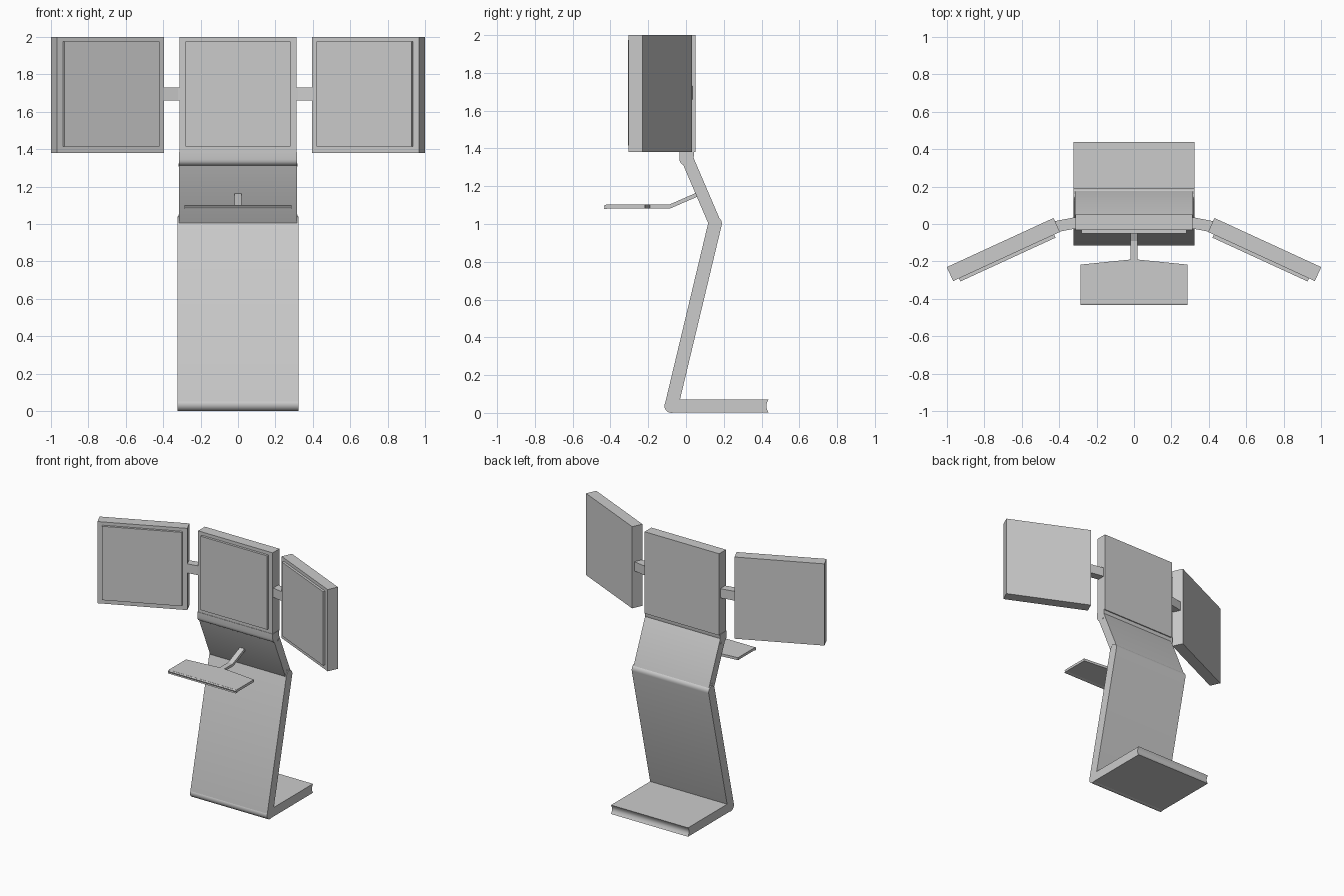
import bpy, bmesh
from math import sin, cos, radians, atan2, pi
from mathutils import Vector, Matrix

if "Cube" in bpy.data.objects:
    bpy.data.objects.remove(bpy.data.objects["Cube"])


def prism(name, pts, a, b, axis='X', smooth=True):
    """Extrude a closed 2D profile: axis X takes (y, z) points, axis Z takes (x, y)."""
    bm = bmesh.new()
    rings = []
    for h in (a, b):
        rings.append([bm.verts.new((h, p[0], p[1]) if axis == 'X' else (p[0], p[1], h)) for p in pts])
    n = len(pts)
    bm.faces.new(rings[0])
    bm.faces.new(rings[1])
    for i in range(n):
        j = (i + 1) % n
        bm.faces.new((rings[0][i], rings[0][j], rings[1][j], rings[1][i]))
    bmesh.ops.recalc_face_normals(bm, faces=bm.faces)
    me = bpy.data.meshes.new(name)
    bm.to_mesh(me)
    bm.free()
    ob = bpy.data.objects.new(name, me)
    bpy.context.collection.objects.link(ob)
    if smooth:
        bpy.ops.object.select_all(action='DESELECT')
        ob.select_set(True)
        bpy.context.view_layer.objects.active = ob
        bpy.ops.object.shade_smooth_by_angle(angle=radians(30))
    return ob


def box(name, x, y, z, matrix=None):
    ob = prism(name, [(x[0], y[0]), (x[1], y[0]), (x[1], y[1]), (x[0], y[1])], z[0], z[1], 'Z', False)
    if matrix:
        ob.matrix_world = matrix
    return ob


def arc(c, r, a0, a1, n=10):
    return [(c[0] + r * cos(radians(a0 + (a1 - a0) * i / n)),
             c[1] + r * sin(radians(a0 + (a1 - a0) * i / n))) for i in range(n + 1)]


def capsule(p, q, r, n=10):
    """Bar profile from p to q with round ends."""
    t = atan2(q[1] - p[1], q[0] - p[0]) * 180 / pi
    return arc(q, r, t - 90, t + 90, n) + arc(p, r, t + 90, t + 270, n)


W = 0.323
HEEL, KNEE, NECK = (-0.077, 0.037), (0.154, 1.003), (0.005, 1.355)

# Base foot with hollow rear edge, and the leaning leg
foot = [(HEEL[0], 0.003), (0.437, 0.003)]
foot += [(0.437 - 0.012 * sin(pi * i / 8), 0.003 + 0.068 * i / 8) for i in range(1, 8)]
foot += [(0.437, 0.071), (HEEL[0], 0.071)]
prism("base_foot", foot, -W, W)
prism("lower_leg", capsule(HEEL, KNEE, 0.036), -W, W)
prism("heel_round", arc(HEEL, 0.037, 0, 345, 23), -W, W)

# Upper panel leaning forward, neck hinge block
U = 0.316
prism("upper_panel", capsule((0.147, 1.018), (0.007, 1.345), 0.0325), -U, U)
prism("neck_hinge", [(-0.035, 1.385), (-0.035, 1.345)] + arc((0.0, 1.345), 0.035, 200, 265, 6)
      + [(0.03, 1.325), (0.042, 1.36), (0.042, 1.385)], -U, U)
for s in (-1, 1):
    for nm, c in (("knee_pin", (0.135, 1.045)), ("neck_pin", (0.03, 1.315))):
        x = s * (U - 0.005)
        prism(nm, arc(c, 0.007, 0, 330, 11), x, x + s * 0.008)

# Centre monitor
box("centre_monitor", (-0.313, 0.313), (-0.032, 0.05), (1.38, 2.0))
box("centre_screen", (-0.28, 0.28), (-0.05, -0.03), (1.415, 1.975))

# Side monitors angled inwards, with connecting arms
for s in (-1, 1):
    m = Matrix.Translation((s * 0.43, 0.032, 0)) @ Matrix.Rotation(radians(-24.7 * s), 4, 'Z')
    span = lambda a, b: (min(s * a, s * b), max(s * a, s * b))
    box("side_monitor", span(0, 0.628), (-0.082, 0), (1.38, 2.0), m)
    box("side_screen", span(0.034, 0.594), (-0.1, -0.08), (1.415, 1.975), m)
    arm = [(s * x, y) for x, y in ((0.29, 0.038), (0.32, 0.035), (0.44, 0.012),
                                   (0.43, -0.045), (0.40, -0.041), (0.32, -0.026), (0.29, -0.026))]
    prism("monitor_arm", arm, 1.66, 1.73, 'Z', False)

# Keyboard tray with front lip and cranked stem
tray = [(-0.285, -0.424), (0.285, -0.424), (0.285, -0.217), (0.02, -0.19), (-0.02, -0.19), (-0.285, -0.217)]
prism("keyboard_tray", tray, 1.083, 1.102, 'Z', False)
prism("tray_lip", [(-0.41, 1.102), (-0.425, 1.101), (-0.434, 1.096), (-0.431, 1.088),
                   (-0.434, 1.079), (-0.425, 1.079), (-0.41, 1.083)], -0.285, 0.285)
prism("tray_stem", [(-0.2, 1.102), (-0.09, 1.102), (0.07, 1.172), (0.075, 1.151),
                    (-0.082, 1.083), (-0.2, 1.083)], -0.02, 0.02, 'X', False)
